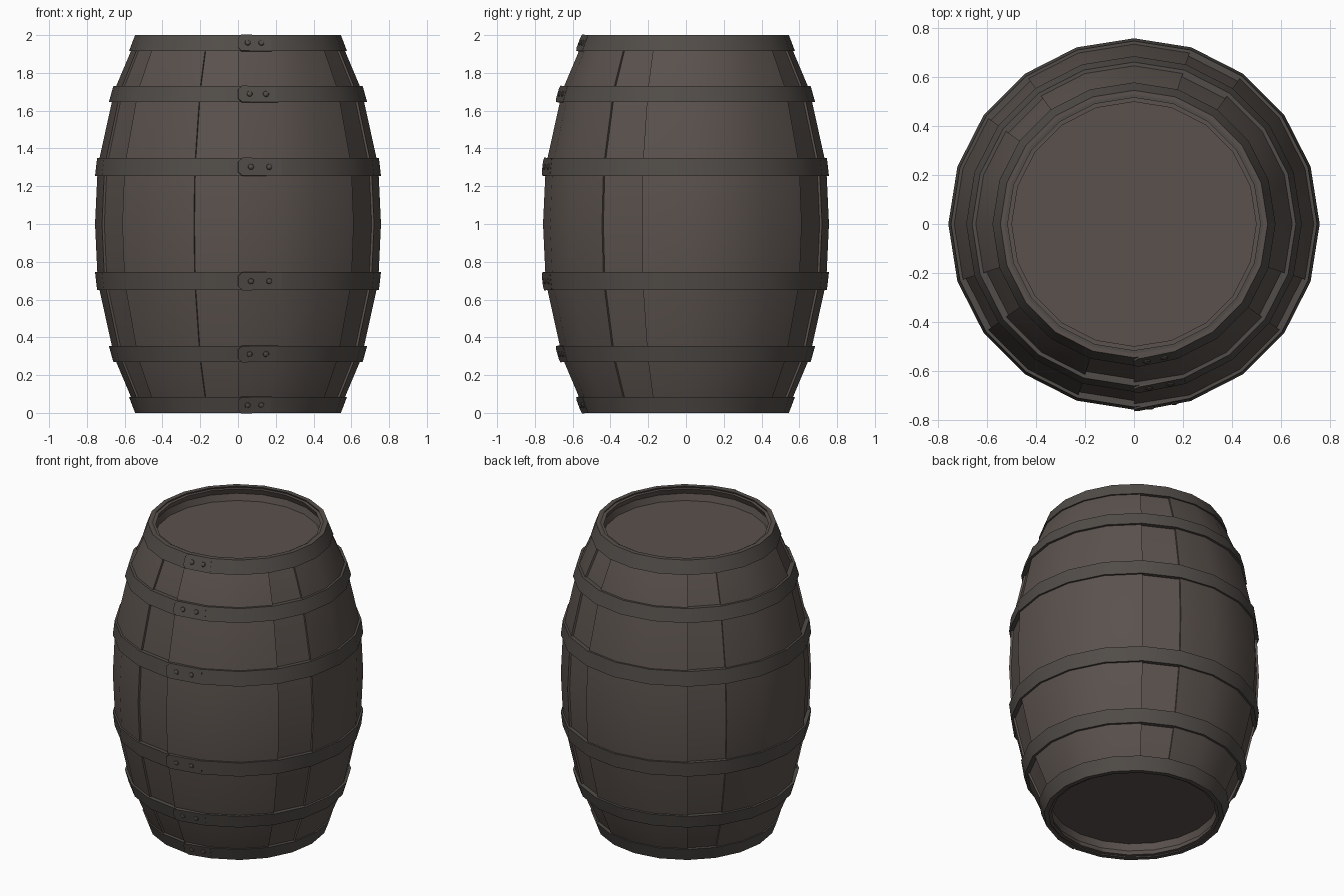
import bpy, bmesh, math
from mathutils import Vector, Matrix

if "Cube" in bpy.data.objects:
    bpy.data.objects.remove(bpy.data.objects["Cube"])

STEP = 18  # degrees per facet: the barrel is 20-sided


def material(name, rgb):
    m = bpy.data.materials.new(name)
    m.diffuse_color = (*rgb, 1)
    m.use_nodes = True
    m.node_tree.nodes["Principled BSDF"].inputs["Base Color"].default_value = m.diffuse_color
    return m


WOOD = material("weathered wood", (0.102, 0.083, 0.074))
IRON = material("dark iron", (0.083, 0.073, 0.065))


def pt(r, deg, z):
    """Point at an angle measured from the front (-y) towards +x."""
    a = math.radians(deg)
    return Vector((r * math.sin(a), -r * math.cos(a), z))


def finish(bm, name, mat):
    bmesh.ops.remove_doubles(bm, verts=bm.verts, dist=1e-5)
    bmesh.ops.recalc_face_normals(bm, faces=bm.faces)
    me = bpy.data.meshes.new(name)
    bm.to_mesh(me)
    bm.free()
    me.materials.append(mat)
    ob = bpy.data.objects.new(name, me)
    bpy.context.collection.objects.link(ob)
    bpy.ops.object.select_all(action='DESELECT')
    ob.select_set(True)
    bpy.context.view_layer.objects.active = ob
    bpy.ops.object.shade_smooth_by_angle(angle=math.radians(30))
    return ob


def sweep(bm, loop, a0, a1):
    """Sweep a closed (r, z) loop from angle a0 to a1, capping open ends."""
    angles = range(a0, a1 + 1, STEP)
    rings = [[bm.verts.new(pt(r, a, z)) for r, z in loop] for a in angles]
    n = len(loop)
    for p, q in zip(rings, rings[1:]):
        for i in range(n):
            j = (i + 1) % n
            bm.faces.new((p[i], p[j], q[j], q[i]))
    if a1 - a0 < 360:
        bm.faces.new(rings[0])
        bm.faces.new(rings[-1][::-1])


# Staves: wide planks with narrow, slightly sunken planks between them
half = [(0.757, 1.0), (0.745, 1.255), (0.733, 1.35), (0.668, 1.645),
        (0.645, 1.73), (0.567, 1.915), (0.533, 1.99)]
profile = [(r, 2 - z) for r, z in half[:0:-1]] + half
seams = [0, 54, 72, 144, 162, 216, 234, 288, 306, 342, 360]
for k, (a0, a1) in enumerate(zip(seams, seams[1:])):
    sink = 0.013 if k % 2 else 0.0
    outer = [(r - sink, z) for r, z in profile]
    inner = [(r - 0.035, z) for r, z in reversed(profile)]
    bm = bmesh.new()
    sweep(bm, outer + inner, a0, a1)
    finish(bm, f"stave_{k + 1}", WOOD)


# Recessed heads with a sloping rim, top and bottom
def head(name, flip):
    bm = bmesh.new()
    prof = [(0.543, 2.0), (0.528, 2.0), (0.503, 1.91)]
    rings = [[bm.verts.new(pt(r, a, 2 - z if flip else z))
              for a in range(0, 360, STEP)] for r, z in prof]
    n = len(rings[0])
    for p, q in zip(rings, rings[1:]):
        for i in range(n):
            bm.faces.new((p[i], p[(i + 1) % n], q[(i + 1) % n], q[i]))
    bm.faces.new(rings[-1])
    ob = finish(bm, name, WOOD)
    # the flat head must face outwards
    cap = max(ob.data.polygons, key=lambda f: f.area)
    if (cap.normal.z > 0) == flip:
        ob.data.flip_normals()


head("top_head", False)
head("bottom_head", True)


# Hoops: each with an overlapping end strap and two rivets at the front
def hoop(name, r0, z0, r1, z1):
    th = 0.03
    bm = bmesh.new()
    sweep(bm, [(r0, z0), (r1, z1), (r1 - th, z1), (r0 - th, z0)], 0, 360)
    finish(bm, name, IRON)

    def on_facet(t, s):
        low = pt(r0, 0, z0).lerp(pt(r0, STEP, z0), t)
        return low.lerp(pt(r1, 0, z1).lerp(pt(r1, STEP, z1), t), s)

    normal = (on_facet(1, 0) - on_facet(0, 0)).cross(
        on_facet(0, 1) - on_facet(0, 0)).normalized()

    # strap end with clipped corners, tapering into the hoop
    outline = [(0, 0.2), (0.1, 0), (1, 0), (1, 1), (0.1, 1), (0, 0.8)]
    bm = bmesh.new()
    front = [bm.verts.new(on_facet(t, s) + normal * (0.009 - 0.008 * t))
             for t, s in outline]
    back = [bm.verts.new(on_facet(t, s) - normal * 0.005) for t, s in outline]
    bm.faces.new(front)
    bm.faces.new(back[::-1])
    for i in range(6):
        j = (i + 1) % 6
        bm.faces.new((front[i], back[i], back[j], front[j]))
    finish(bm, name + "_strap", IRON)

    # domed rivets
    bm = bmesh.new()
    for t in (0.29, 0.71):
        pos = on_facet(t, 0.5) + normal * (0.009 - 0.008 * t)
        rot = normal.to_track_quat('Z', 'Y').to_matrix().to_4x4()
        bmesh.ops.create_uvsphere(
            bm, u_segments=10, v_segments=6, radius=0.016,
            matrix=Matrix.Translation(pos) @ rot @ Matrix.Diagonal((1, 1, 0.6, 1)))
    finish(bm, name + "_rivets", IRON)


hoops = [("end", 0.577, 1.915, 0.545, 2.0),
         ("quarter", 0.684, 1.645, 0.66, 1.73),
         ("bilge", 0.757, 1.255, 0.746, 1.35)]
for label, r0, z0, r1, z1 in hoops:
    hoop(f"upper_{label}_hoop", r0, z0, r1, z1)
    hoop(f"lower_{label}_hoop", r1, 2 - z1, r0, 2 - z0)
